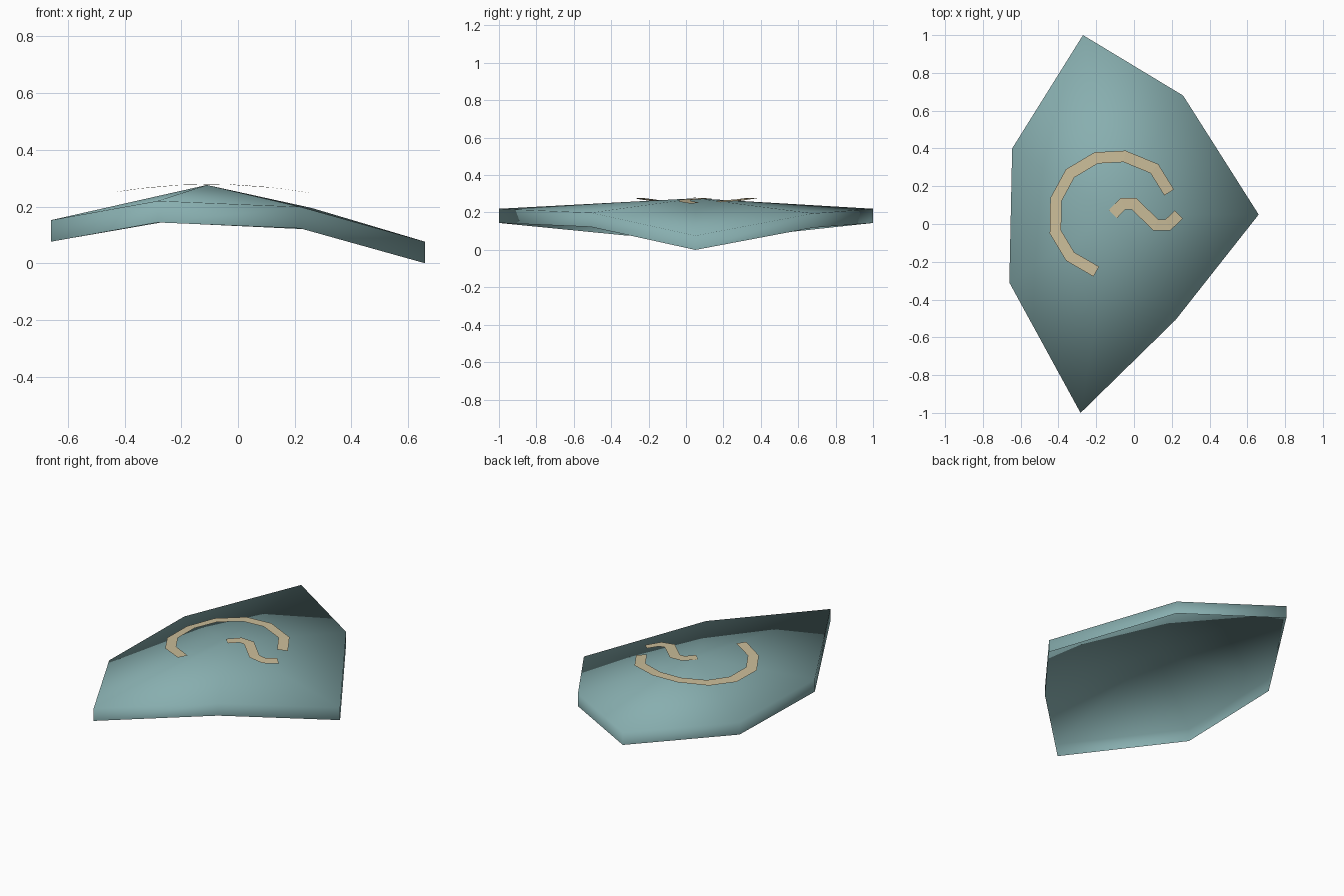
import bpy
import bmesh
from mathutils import Vector

cube = bpy.data.objects.get("Cube")
if cube:
    bpy.data.objects.remove(cube)


def material(name, rgb):
    mat = bpy.data.materials.new(name)
    mat.use_nodes = True
    mat.diffuse_color = (*rgb, 1)
    mat.node_tree.nodes["Principled BSDF"].inputs["Base Color"].default_value = (*rgb, 1)
    return mat


def finish(bm, name, mat):
    mesh = bpy.data.meshes.new(name)
    bm.to_mesh(mesh)
    bm.free()
    mesh.materials.append(mat)
    obj = bpy.data.objects.new(name, mesh)
    bpy.context.collection.objects.link(obj)
    return obj


teal = material("dull teal", (0.245, 0.425, 0.43))
tan = material("pale tan", (0.60, 0.51, 0.32))

# Domed shard: a seven-sided rim fanned to a raised centre, with a skirt, open below
SKIRT = 0.076
rim = [(-0.27, 1.0, 0.22), (-0.645, 0.40, 0.155), (-0.66, -0.31, 0.152),
       (-0.283, -1.0, 0.22), (0.22, -0.508, 0.199), (0.66, 0.05, 0.076),
       (0.26, 0.68, 0.195)]

bm = bmesh.new()
top = [bm.verts.new(p) for p in rim]
low = [bm.verts.new(Vector(p) - Vector((0, 0, SKIRT))) for p in rim]
apex = bm.verts.new((-0.11, 0.05, 0.276))
for i in range(len(rim)):
    j = (i + 1) % len(rim)
    bm.faces.new((apex, top[i], top[j]))
    bm.faces.new((top[j], top[i], low[i], low[j]))
for f in bm.faces:
    f.smooth = True
finish(bm, "shard_plate", teal)


# Painted marks: thin mitred ribbons arched gently over the shard
def ribbon(name, path, width):
    pts = [Vector(p) for p in path]
    bm = bmesh.new()
    rows = []
    for i, p in enumerate(pts):
        before = (p - pts[i - 1]).normalized() if i else None
        after = (pts[i + 1] - p).normalized() if i + 1 < len(pts) else None
        before, after = before or after, after or before
        along = (before + after).normalized()
        side = Vector((-along.y, along.x)) * (width / 2 / along.dot(after))
        row = []
        for q in (p + side, p - side):
            z = 0.279 - 0.25 * (q.x + 0.1) ** 2
            row.append(bm.verts.new((q.x, q.y, z)))
        rows.append(row)
    for a, b in zip(rows, rows[1:]):
        bm.faces.new((a[0], a[1], b[1], b[0]))
    return finish(bm, name, tan)


ribbon("open_ring_mark",
       [(0.186, 0.167), (0.108, 0.293), (-0.05, 0.358), (-0.2, 0.35), (-0.338, 0.268),
        (-0.413, 0.13), (-0.416, -0.042), (-0.338, -0.172), (-0.2, -0.252)], 0.06)
ribbon("wave_mark",
       [(-0.112, 0.052), (-0.058, 0.107), (0, 0.107), (0.115, -0.005),
        (0.18, -0.005), (0.237, 0.051)], 0.06)
